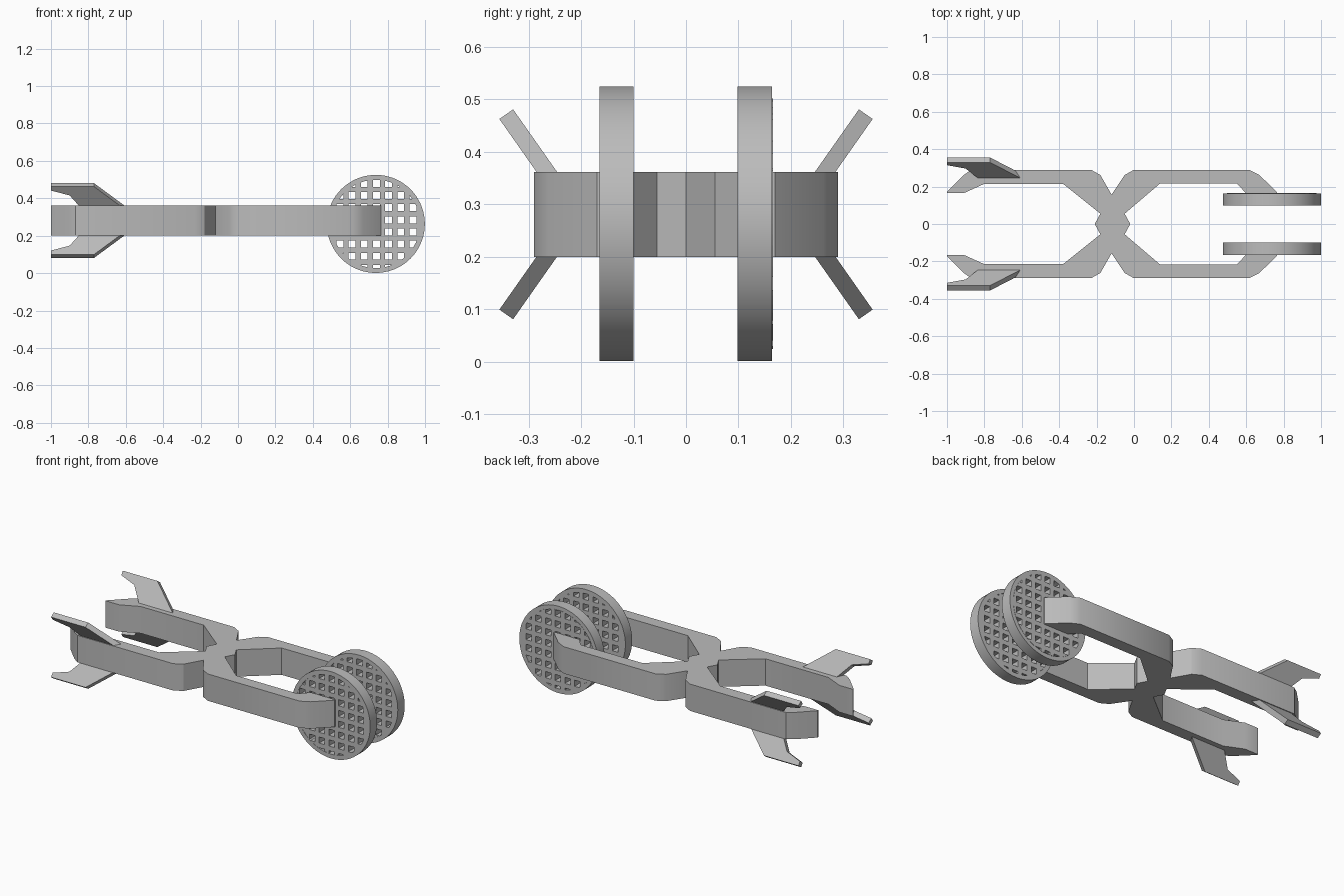
import bpy
import bmesh
import math
from mathutils import Vector

if "Cube" in bpy.data.objects:
    bpy.data.objects.remove(bpy.data.objects["Cube"])

grey = bpy.data.materials.new("plain_grey")
grey.use_nodes = True
colour = (0.5, 0.5, 0.5, 1)
grey.diffuse_color = colour
grey.node_tree.nodes["Principled BSDF"].inputs["Base Color"].default_value = colour

MID_Z = 0.281


def finish(bm, name, smooth=True):
    """Turn a bmesh into a grey object."""
    bmesh.ops.recalc_face_normals(bm, faces=bm.faces)
    mesh = bpy.data.meshes.new(name)
    bm.to_mesh(mesh)
    bm.free()
    mesh.materials.append(grey)
    obj = bpy.data.objects.new(name, mesh)
    bpy.context.collection.objects.link(obj)
    bpy.ops.object.select_all(action="DESELECT")
    obj.select_set(True)
    bpy.context.view_layer.objects.active = obj
    if smooth:
        bpy.ops.object.shade_smooth_by_angle()
    return obj


def prism(name, points, offset):
    """Extrude a closed outline of 3D points along an offset."""
    bm = bmesh.new()
    face = bm.faces.new([bm.verts.new(p) for p in points])
    grown = bmesh.ops.extrude_face_region(bm, geom=[face], use_keep_orig=True)
    moved = [v for v in grown["geom"] if isinstance(v, bmesh.types.BMVert)]
    bmesh.ops.translate(bm, verts=moved, vec=offset)
    return finish(bm, name)


def lathe_y(name, section, centre, steps=72):
    """Spin (radius, y) points about an axis along y."""
    bm = bmesh.new()
    rings = []
    for i in range(steps):
        a = math.tau * i / steps
        rings.append([bm.verts.new((centre[0] + r * math.cos(a), y,
                                    centre[1] + r * math.sin(a))) for r, y in section])
    count = len(section)
    for i in range(steps):
        here, there = rings[i], rings[(i + 1) % steps]
        for j in range(count):
            k = (j + 1) % count
            bm.faces.new((here[j], here[k], there[k], there[j]))
    return finish(bm, name)


# Crossed arms: half outline mirrored across the long axis
half = [(-0.02, 0), (-0.05, 0.055), (0.14, 0.217), (0.55, 0.217), (0.6, 0.163),
        (0.765, 0.163), (0.765, 0.17), (0.67, 0.262), (0.615, 0.29), (0, 0.29),
        (-0.05, 0.262), (-0.12, 0.157), (-0.18, 0.262), (-0.23, 0.29),
        (-0.87, 0.29), (-0.91, 0.262), (-1, 0.172), (-1, 0.165), (-0.91, 0.165),
        (-0.8, 0.215), (-0.38, 0.215), (-0.18, 0.055), (-0.21, 0)]
outline = half + [(x, -y) for x, y in reversed(half[1:-1])]
prism("crossed_arms", [(x, y, 0.2) for x, y in outline], (0, 0, 0.162))

# Swept fins: (x, height along the slope) profile on each arm, above and below
fin = [(-0.6, -0.03), (-0.77, 0.123), (-1, 0.123), (-1, 0.097),
       (-0.9, 0.065), (-0.83, -0.03)]
slope = Vector((0, 0.575, 0.818))
thick = Vector((0, -0.818, 0.575)) * 0.032
for side, sy in (("left", 1), ("right", -1)):
    for level, sz in (("upper", 1), ("lower", -1)):
        flip = Vector((1, sy, sz))
        base = Vector((0, 0.285, 0.081))
        points = [(Vector((x, 0, 0)) + base + slope * s) * flip + Vector((0, 0, MID_Z))
                  for x, s in fin]
        prism(f"{level}_{side}_fin", points, thick * flip)

# Round gripping pads: a rim around a square-holed lattice
PAD = (0.737, 0.263)
HOLE, PITCH = 0.037, 0.065


def hole_cutter():
    bm = bmesh.new()
    for col in range(-4, 5):
        for row in range(-5, 5):
            x, z = 0.74 + col * PITCH, 0.285 + row * PITCH
            if math.hypot(x - PAD[0], z - PAD[1]) > 0.26:
                continue
            made = bmesh.ops.create_cube(bm, size=1)["verts"]
            bmesh.ops.scale(bm, vec=(HOLE, 1, HOLE), verts=made)
            bmesh.ops.translate(bm, vec=(x, 0, z), verts=made)
    cutter = finish(bm, "hole_cutter", False)
    cutter.hide_render = True
    return cutter


for side, y0, y1, shift in (("left", 0.098, 0.164, 0.003),
                            ("right", -0.165, -0.1, 0)):
    lathe_y(f"{side}_pad_rim",
            [(0.262, y0), (0.262, y1), (0.236, y1), (0.236, y0)], PAD)
    bm = bmesh.new()
    made = bmesh.ops.create_cone(bm, cap_ends=True, segments=72, radius1=0.239,
                                 radius2=0.239, depth=y1 - y0 - 0.003)["verts"]
    for v in made:
        v.co = (PAD[0] + v.co.x, (y0 + y1) / 2 + shift + v.co.z, PAD[1] + v.co.y)
    lattice = finish(bm, f"{side}_pad_lattice", False)
    cutter = hole_cutter()
    cut = lattice.modifiers.new("holes", "BOOLEAN")
    cut.operation = "DIFFERENCE"
    cut.solver = "EXACT"
    cut.object = cutter
    bpy.context.view_layer.objects.active = lattice
    bpy.ops.object.modifier_apply(modifier=cut.name)
    bpy.data.objects.remove(cutter)
